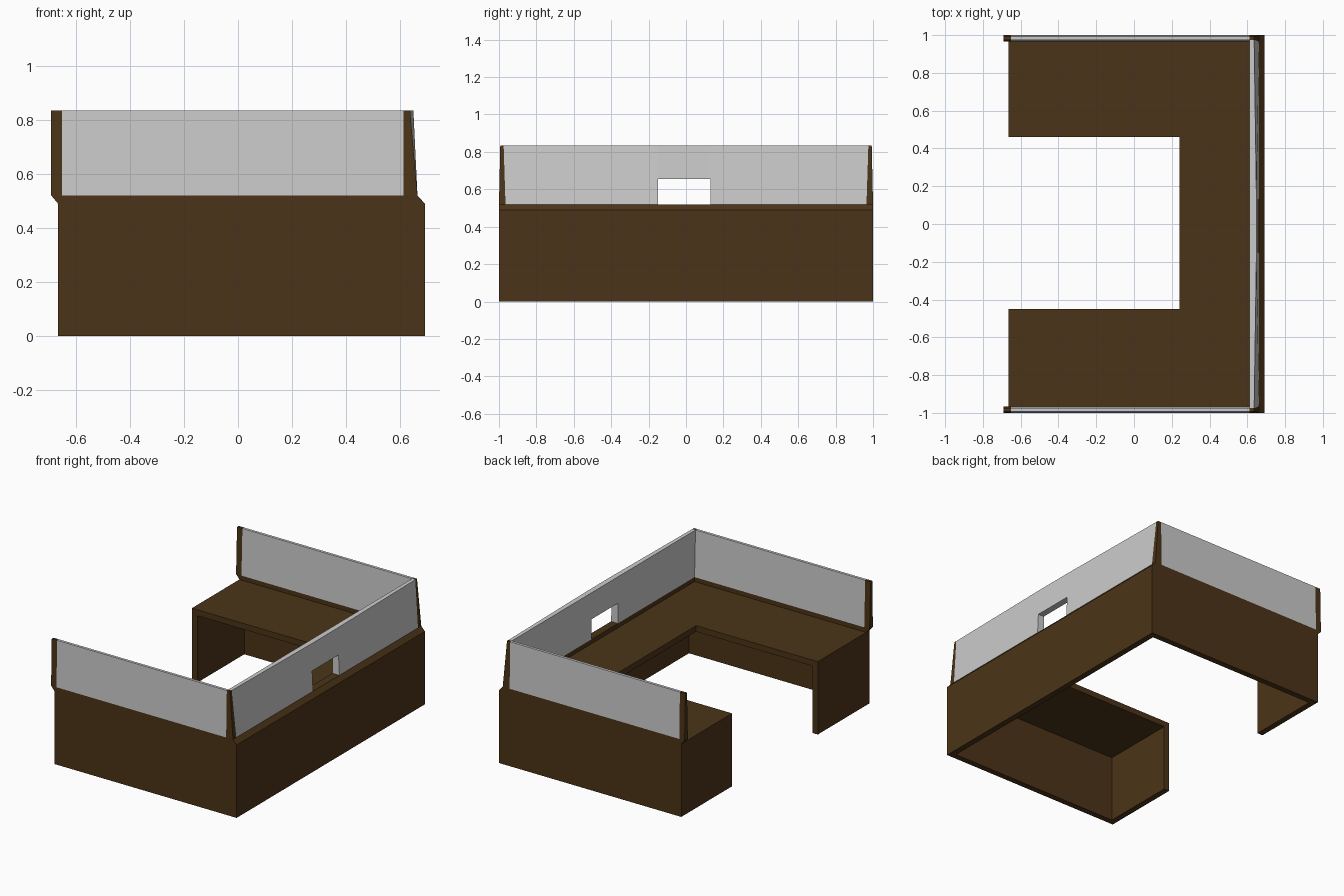
import bpy, bmesh

if "Cube" in bpy.data.objects:
    bpy.data.objects.remove(bpy.data.objects["Cube"])

brown = bpy.data.materials.new("dark_wood")
brown.diffuse_color = (0.07, 0.034, 0.009, 1)
brown.use_nodes = True
brown.node_tree.nodes["Principled BSDF"].inputs["Base Color"].default_value = brown.diffuse_color


def loft(name, bottom, top, z0, z1, mat=None):
    """Solid between two matching outlines at heights z0 and z1."""
    bm = bmesh.new()
    lo = [bm.verts.new((x, y, z0)) for x, y in bottom]
    hi = [bm.verts.new((x, y, z1)) for x, y in top]
    n = len(lo)
    bm.faces.new(lo[::-1])
    bm.faces.new(hi)
    for i in range(n):
        j = (i + 1) % n
        bm.faces.new((lo[i], lo[j], hi[j], hi[i]))
    bmesh.ops.recalc_face_normals(bm, faces=bm.faces)
    me = bpy.data.meshes.new(name)
    bm.to_mesh(me)
    bm.free()
    ob = bpy.data.objects.new(name, me)
    bpy.context.collection.objects.link(ob)
    if mat:
        me.materials.append(mat)
    return ob


def rect(x0, x1, y0, y1):
    return [(x0, y0), (x1, y0), (x1, y1), (x0, y1)]


def sided(s, x0, x1, ya, yb):
    return rect(x0, x1, s * ya, s * yb)


# Levels: underside of top, top, trim, screen top
Z_UNDER, Z_TOP, Z_TRIM, Z_SCREEN = 0.45, 0.49, 0.52, 0.833

# Outer walls and end panels, open towards the inside of the U
walls = [(-.665, -.45), (-.665, -1), (.69, -1), (.69, 1), (-.665, 1), (-.665, .46),
         (-.625, .46), (-.625, .96), (.65, .96), (.65, -.96), (-.625, -.96), (-.625, -.45)]
loft("counter_walls", walls, walls, 0, Z_UNDER, brown)

# U-shaped worktop
worktop = [(-.665, -1), (.69, -1), (.69, 1), (-.665, 1),
           (-.665, .46), (.24, .46), (.24, -.45), (-.665, -.45)]
loft("worktop", worktop, worktop, Z_UNDER, Z_TOP, brown)


# Sloped trim carrying the screens
def trim(left, right):
    return [(left, -1), (right, -1), (right, 1), (left, 1),
            (left, .965), (.612, .965), (.612, -.965), (left, -.965)]


loft("screen_trim", trim(-.665, .69), trim(-.69, .663), Z_TOP, Z_TRIM, brown)

# Posts and side screens, mirrored in y
for s, side in ((-1, "front"), (1, "back")):
    for part, b, t, mat in (("end_post", (-.69, -.65), (-.69, -.65), brown),
                            ("screen", (-.65, .612), (-.65, .612), None),
                            ("corner_post", (.612, .663), (.612, .636), brown)):
        loft(f"{side}_{part}", sided(s, *b, .965, 1), sided(s, *t, .975, .993),
             Z_TRIM, Z_SCREEN, mat)

# Right screen, slightly bowed along its top
low = rect(.612, .663, -.965, .965)
low[2:2] = [(.663, -.15), (.663, .13)]
high = rect(.612, .636, -.975, .975)
high[2:2] = [(.648, -.15), (.648, .13)]
screen = loft("right_screen", low, high, Z_TRIM, Z_SCREEN)

# Service window
cut = rect(.5, .8, -.15, .13)
cutter = loft("window_cutter", cut, cut, .48, .655)
cutter.hide_render = True
cutter.hide_viewport = True
mod = screen.modifiers.new("window", "BOOLEAN")
mod.object = cutter
mod.operation = "DIFFERENCE"
mod.solver = "EXACT"
